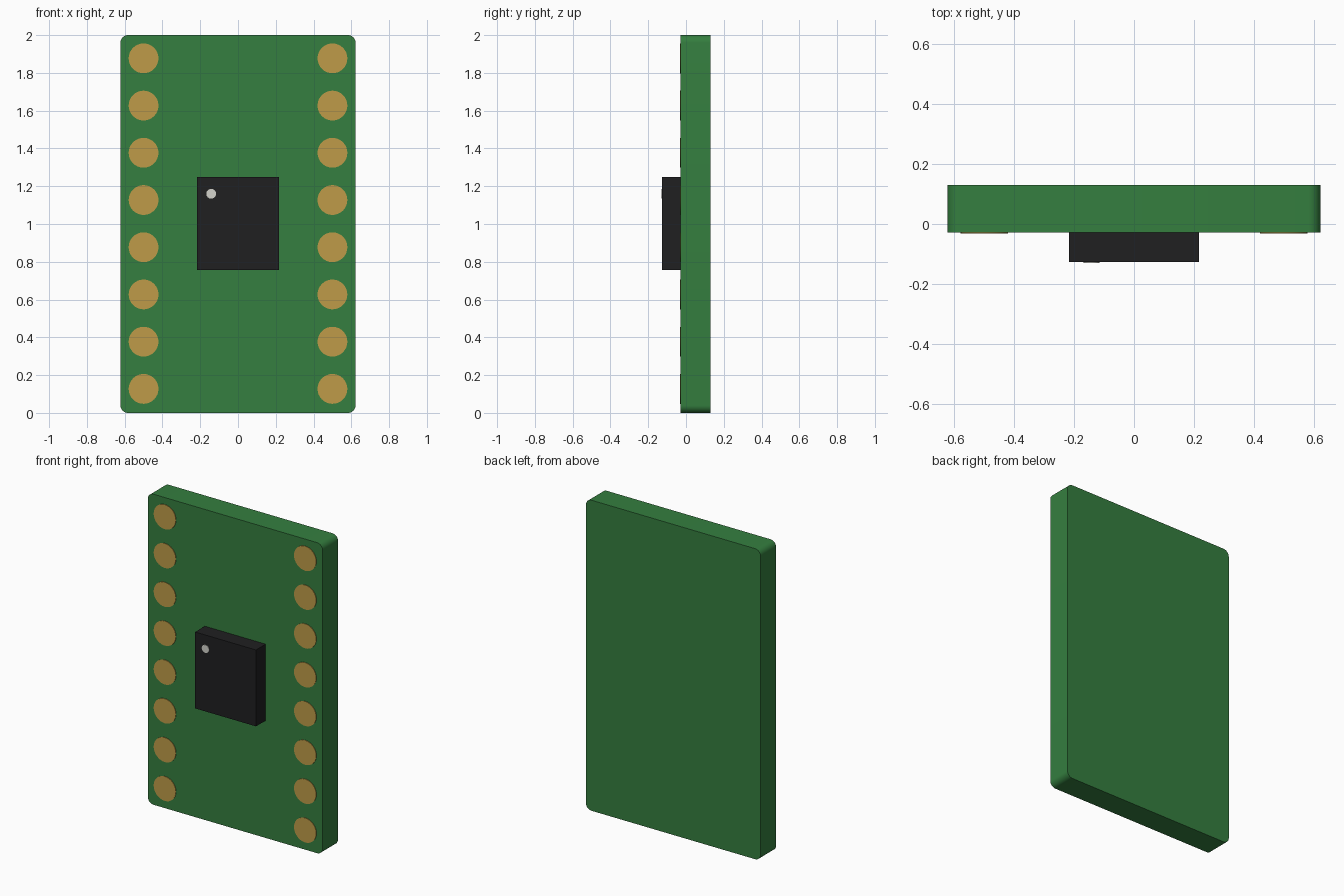
import bpy, math

if "Cube" in bpy.data.objects:
    bpy.data.objects.remove(bpy.data.objects["Cube"])

def material(name, rgb):
    m = bpy.data.materials.new(name)
    m.diffuse_color = (*rgb, 1)
    m.use_nodes = True
    m.node_tree.nodes["Principled BSDF"].inputs["Base Color"].default_value = m.diffuse_color
    return m

GREEN = material("green_mask", (0.035, 0.21, 0.05))
GOLD = material("gold", (0.52, 0.33, 0.065))
BLACK = material("black_plastic", (0.014, 0.014, 0.015))
WHITE = material("white_mark", (0.65, 0.65, 0.6))

FRONT, BACK = -0.028, 0.1295     # board faces
CHIP_FRONT = -0.1264

def finish(name, mat, smooth=False):
    o = bpy.context.object
    o.name = name
    o.data.materials.append(mat)
    if smooth:
        bpy.ops.object.shade_smooth_by_angle(angle=math.radians(35))
    return o

def box(name, w, h, y0, y1, z, mat):
    bpy.ops.mesh.primitive_cube_add(size=1, location=(0, (y0 + y1) / 2, z))
    bpy.context.object.scale = (w, y1 - y0, h)
    bpy.ops.object.transform_apply(location=False, rotation=False, scale=True)
    return finish(name, mat)

def disc(name, r, x, z, y0, y1, mat):
    bpy.ops.mesh.primitive_cylinder_add(vertices=32, radius=r, depth=y1 - y0,
        location=(x, (y0 + y1) / 2, z), rotation=(math.pi / 2, 0, 0))
    return finish(name, mat, True)

# Board with its four corner edges (along y) rounded
board = box("board", 1.245, 2, FRONT, BACK, 1, GREEN)
weights = board.data.attributes.new("bevel_weight_edge", 'FLOAT', 'EDGE')
verts = board.data.vertices
for e in board.data.edges:
    a, b = (verts[i].co for i in e.vertices)
    weights.data[e.index].value = 1.0 if abs(a.y - b.y) > 0.1 else 0.0
bevel = board.modifiers.new("corners", 'BEVEL')
bevel.limit_method = 'WEIGHT'
bevel.width = 0.04
bevel.segments = 8
bpy.context.view_layer.objects.active = board
bpy.ops.object.modifier_apply(modifier="corners")
bpy.ops.object.shade_smooth_by_angle(angle=math.radians(35))

# Two columns of contact pads
for side, x in (("left", -0.5), ("right", 0.5)):
    for i in range(8):
        disc(f"pad_{side}_{i + 1}", 0.079, x, 0.127 + 0.25 * i,
             FRONT - 0.0035, FRONT + 0.01, GOLD)

# Chip and its orientation dot
box("chip", 0.433, 0.492, CHIP_FRONT, FRONT, 1.002, BLACK)
disc("chip_dot", 0.026, -0.142, 1.16, CHIP_FRONT - 0.0031, CHIP_FRONT + 0.01, WHITE)
